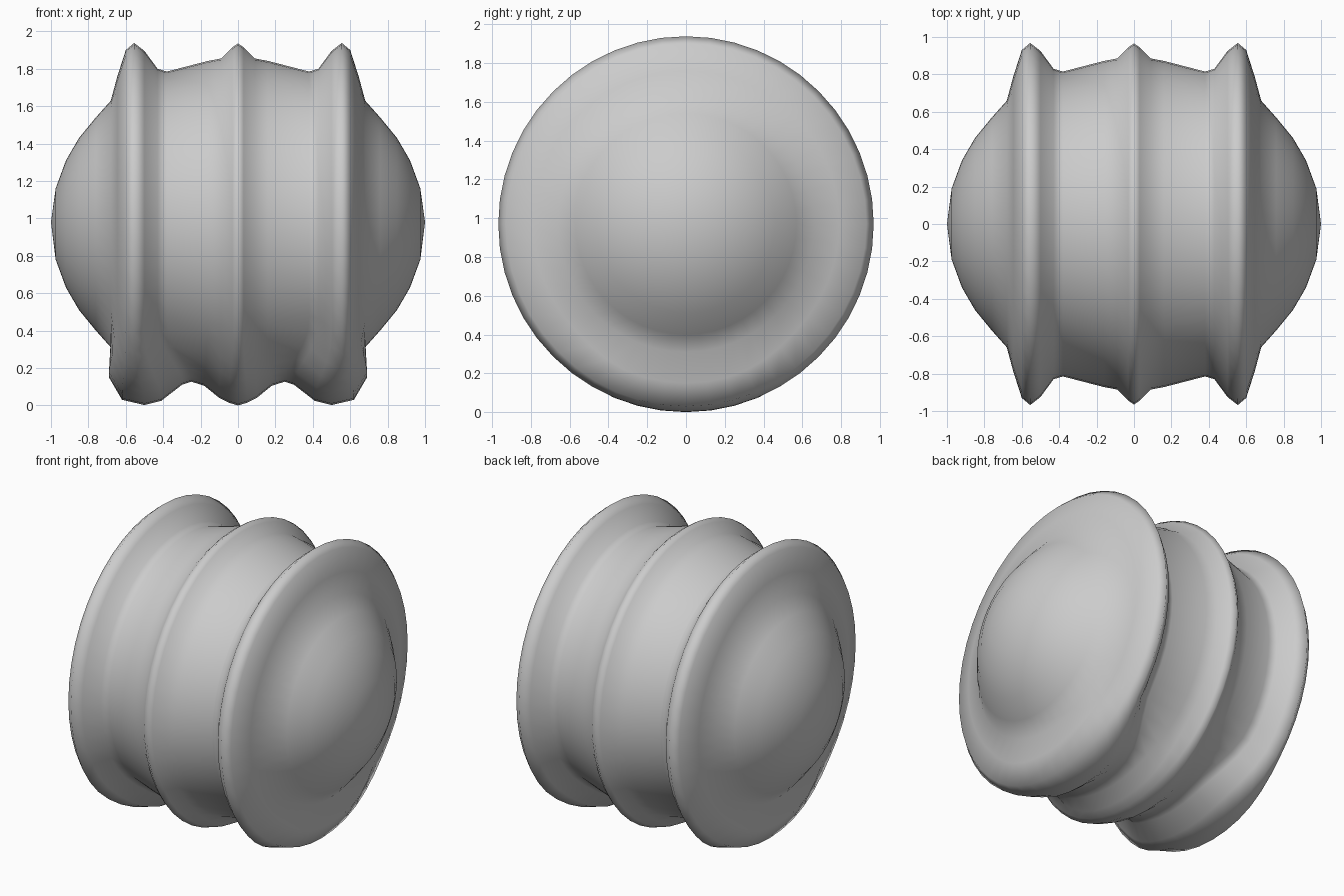
import bpy, bmesh, math

if "Cube" in bpy.data.objects:
    bpy.data.objects.remove(bpy.data.objects["Cube"])

CENTRE_Z = 0.97
SEGMENTS = 48

# Half profile (x, radius): centre ridge, groove, flange, domed end
UPPER = [(0, .965), (.03, .945), (.09, .885), (.16, .872), (.38, .815), (.43, .83),
         (.50, .925), (.555, .968), (.60, .93), (.645, .79), (.68, .66),
         (.76, .57), (.85, .46), (.92, .34), (.975, .19)]
# Same profile at the underside, where the ridges swell and the grooves narrow
LOWER = [(0, .97), (.05, .955), (.10, .93), (.18, .865), (.25, .843), (.30, .86),
         (.41, .945), (.50, .968), (.62, .94), (.69, .82), (.68, .66),
         (.76, .57), (.85, .46), (.92, .34), (.975, .19)]


def mirrored(half):
    return [(-x, r) for x, r in reversed(half[1:])] + half


def underside_weight(a):
    """1 at the very bottom, fading to 0 at about 50 degrees either side."""
    t = max(0.0, min(1.0, (50 - abs(math.degrees(a))) / 35))
    return t * t * (3 - 2 * t)


# Ringed body, turned around the x axis
bm = bmesh.new()
upper, lower = mirrored(UPPER), mirrored(LOWER)
rings = []
for (xu, ru), (xl, rl) in zip(upper, lower):
    ring = []
    for i in range(SEGMENTS):
        a = math.tau * i / SEGMENTS
        if a > math.pi:
            a -= math.tau
        w = underside_weight(a)
        x, r = xu + (xl - xu) * w, ru + (rl - ru) * w
        ring.append(bm.verts.new((x, r * math.sin(a), CENTRE_Z - r * math.cos(a))))
    rings.append(ring)
for p, q in zip(rings, rings[1:]):
    for i in range(SEGMENTS):
        j = (i + 1) % SEGMENTS
        bm.faces.new((p[i], p[j], q[j], q[i]))

# Dome tips
for ring, x in ((rings[0], -1), (rings[-1], 1)):
    tip = bm.verts.new((x, 0, CENTRE_Z + .01))
    for i in range(SEGMENTS):
        bm.faces.new((ring[i], ring[(i + 1) % SEGMENTS], tip))
bmesh.ops.recalc_face_normals(bm, faces=bm.faces)
for f in bm.faces:
    f.smooth = True

mesh = bpy.data.meshes.new("ringed_body")
bm.to_mesh(mesh)
bm.free()
body = bpy.data.objects.new("ringed_body", mesh)
bpy.context.collection.objects.link(body)

grey = bpy.data.materials.new("light grey")
grey.diffuse_color = (.6, .6, .6, 1)
grey.use_nodes = True
grey.node_tree.nodes["Principled BSDF"].inputs["Base Color"].default_value = grey.diffuse_color
mesh.materials.append(grey)
